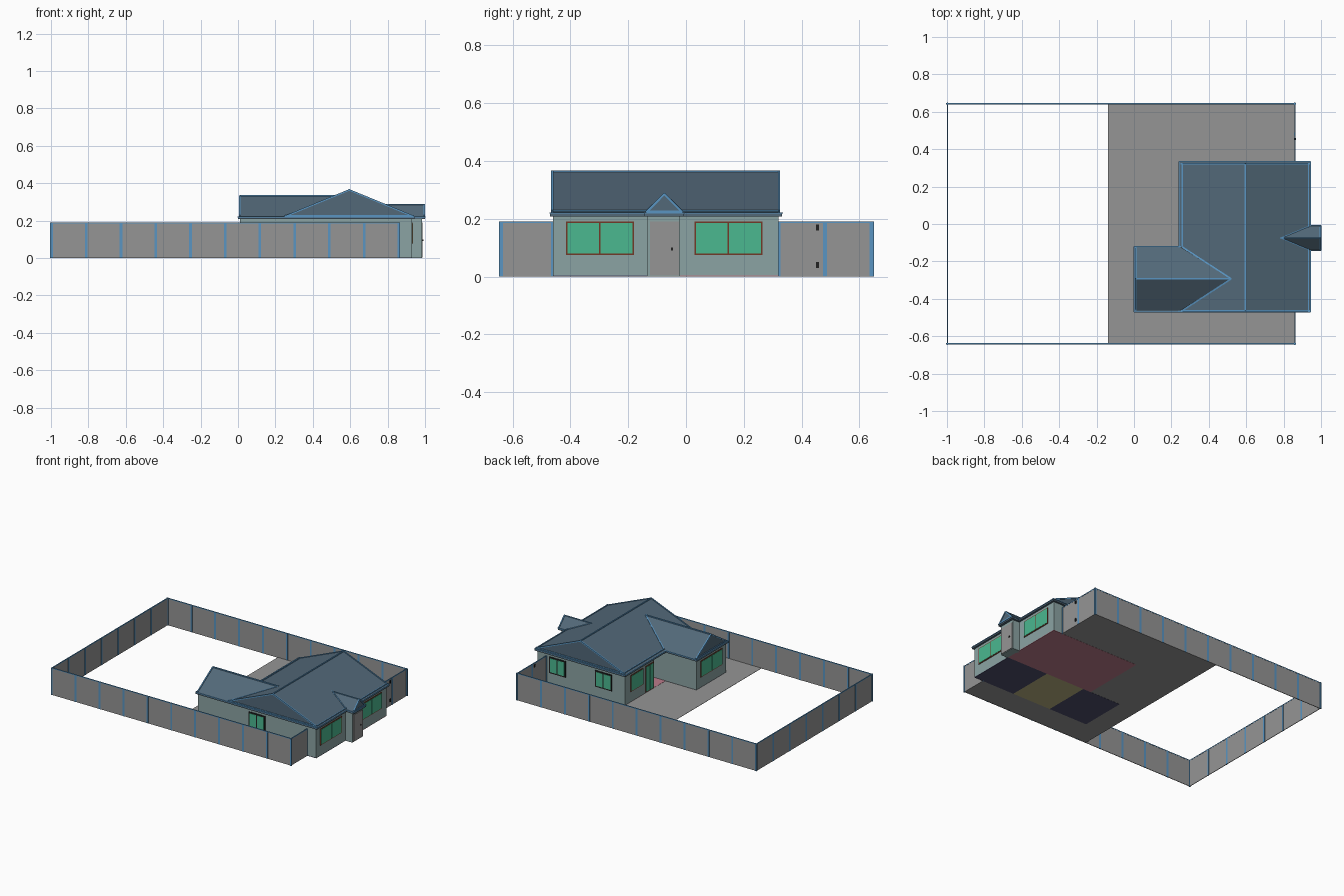
import bpy, bmesh
from mathutils import Vector

cube = bpy.data.objects.get("Cube")
if cube:
    bpy.data.objects.remove(cube, do_unlink=True)


def material(name, r, g, b):
    m = bpy.data.materials.new(name)
    m.use_nodes = True
    m.diffuse_color = (r, g, b, 1)
    m.node_tree.nodes["Principled BSDF"].inputs["Base Color"].default_value = (r, g, b, 1)
    return m


grey = material("concrete grey", .30, .30, .30)
slate = material("roof slate", .085, .14, .19)
blue = material("trim blue", .10, .30, .54)
teal = material("wall teal", .26, .37, .37)
green = material("glass green", .07, .48, .28)
brown = material("frame brown", .17, .04, .02)
black = material("frame black", .015, .015, .015)
pink = material("floor rose", .50, .20, .26)
navy = material("floor navy", .075, .075, .15)
olive = material("floor olive", .48, .44, .22)


def finish(name, bm, mat):
    bmesh.ops.recalc_face_normals(bm, faces=bm.faces)
    mesh = bpy.data.meshes.new(name)
    bm.to_mesh(mesh)
    bm.free()
    mesh.materials.append(mat)
    obj = bpy.data.objects.new(name, mesh)
    bpy.context.collection.objects.link(obj)
    return obj


def extrude(name, points, depth, mat):
    """Extrude a planar outline along a vector."""
    bm = bmesh.new()
    face = bm.faces.new([bm.verts.new(p) for p in points])
    res = bmesh.ops.extrude_face_region(bm, geom=[face])
    verts = [v for v in res["geom"] if isinstance(v, bmesh.types.BMVert)]
    bmesh.ops.translate(bm, verts=verts, vec=depth)
    return finish(name, bm, mat)


def box(name, x0, x1, y0, y1, z0, z1, mat):
    pts = [(x0, y0, z0), (x1, y0, z0), (x1, y1, z0), (x0, y1, z0)]
    return extrude(name, pts, (0, 0, z1 - z0), mat)


def bar(name, p, q, w=.008, mat=blue):
    """Square beam between two points."""
    p, q = Vector(p), Vector(q)
    d = (q - p).normalized()
    side = d.cross(Vector((0, 0, 1))).normalized() * w / 2
    up = side.cross(d)
    pts = [p + side + up, p - side + up, p - side - up, p + side - up]
    return extrude(name, pts, q - p, mat)


# Yard slab and coloured room floors
X0, X1, Y0, Y1, H = -.997, .86, -.64, .643, .19
box("yard_slab", -.14, X1, Y0, Y1, .001, .003, grey)
box("bedroom_floor", .61, .93, -.46, -.13, 0, .004, navy)
box("hall_floor", .31, .61, -.46, -.13, 0, .004, olive)
box("wing_floor", .01, .31, -.46, -.13, 0, .004, navy)
box("living_floor", .25, .93, -.13, .32, 0, .004, pink)


# Fence panels, rails and posts
def fence(name, p, q, bays):
    p, q = Vector(p), Vector(q)
    d = (q - p).normalized()
    n = Vector((-d.y, d.x, 0)) * .002
    extrude(name + "_panel", [p - n, q - n, q + n, p + n], (0, 0, H), grey)
    top = Vector((0, 0, H - .002))
    bar(name + "_rail", p + top, q + top, .006)
    for i in range(bays + 1):
        c = p.lerp(q, i / bays)
        a, b = d * .007, n * 1.7
        extrude(name + "_post", [c - a - b, c + a - b, c + a + b, c - a + b], (0, 0, H), blue)


fence("front_fence", (X0, Y0, 0), (X1, Y0, 0), 10)
fence("back_fence", (X0, Y1, 0), (X1, Y1, 0), 10)
fence("far_fence", (X0, Y0, 0), (X0, Y1, 0), 7)
fence("street_fence", (X1, Y0, 0), (X1, -.46, 0), 1)
fence("gate_fence", (X1, .32, 0), (X1, Y1, 0), 2)
for z in (.03, .16):
    box("gate_hinge", .855, .867, .45, .46, z, z + .02, black)

# House walls with a side recess, and front porch
outline = [(.93, -.46), (.93, .32), (.25, .32), (.25, 0), (.37, 0),
           (.37, -.13), (.01, -.13), (.01, -.46)]
extrude("house_walls", [(x, y, .004) for x, y in outline], (0, 0, .206), teal)
box("porch_walls", .92, .983, -.135, -.02, 0, .21, teal)
box("porch_door", .983, .987, -.125, -.025, .004, .19, grey)
box("door_knob", .986, .992, -.052, -.045, .09, .1, black)
box("side_door", .365, .37, -.12, -.01, .004, .19, pink)


# Windows: frame plate with two panes; normal is along an axis
def window(name, axis, sign, wall, centre, width, z0=.075, z1=.19):
    edge, mat = (.005, brown) if axis == "x" else (.009, black)

    def plate(part, u0, u1, v0, v1, depth, m):
        a, b = sorted((wall, wall + sign * depth))
        if axis == "x":
            box(name + part, a, b, u0, u1, v0, v1, m)
        else:
            box(name + part, u0, u1, a, b, v0, v1, m)

    u0, u1 = centre - width / 2, centre + width / 2
    plate("_frame", u0, u1, z0, z1, .004, mat)
    for a, b in ((u0 + edge, centre - edge / 2), (centre + edge / 2, u1 - edge)):
        plate("_pane", a, b, z0 + edge, z1 - edge, .006, green)


window("street_window_a", "x", 1, .93, -.298, .235)
window("street_window_b", "x", 1, .93, .147, .235)
window("wing_window", "x", -1, .01, -.295, .24)
window("patio_window", "x", -1, .25, .19, .14)
window("patio_door", "x", -1, .25, .05, .09, .008, .19)
window("front_window", "y", -1, -.46, .47, .13)
window("back_window_a", "y", 1, .32, .774, .13)
window("back_window_b", "y", 1, .32, .416, .13)

# Eave slabs
E0, E1 = .208, .222
for name, x0, x1, y0, y1 in (("main_eave", .24, .943, -.47, .333),
                             ("wing_eave", 0, .3, -.47, -.12),
                             ("porch_eave", .9, 1, -.143, -.007)):
    box(name, x0, x1, y0, y1, E0, E1, slate)
    pts = [(x0, y0), (x1, y0), (x1, y1), (x0, y1)]
    for i in range(4):
        bar(name + "_trim", (*pts[i - 1], E1 - .002), (*pts[i], E1 - .002), .005)

# Gable roofs
M0, M1, MX, MZ = .25, .94, .595, .364
extrude("main_roof", [(M0, -.463, E1), (M1, -.463, E1), (MX, -.463, MZ)], (0, .785, 0), slate)
WY, WZ = -.293, .332
extrude("wing_roof", [(.01, -.462, E1), (.01, -.124, E1), (.01, WY, WZ)], (.54, 0, 0), slate)
PY, PZ = -.075, .286
extrude("porch_roof", [(.997, -.14, E1), (.997, -.01, E1), (.997, PY, PZ)], (-.22, 0, 0), slate)

# Roof ridges, gable edges and valleys
bar("main_ridge", (MX, -.463, MZ), (MX, .322, MZ))
bar("wing_ridge", (.01, WY, WZ), (.52, WY, WZ))
bar("porch_ridge", (.997, PY, PZ), (.78, PY, PZ), .005)
for y in (-.463, .322):
    for x in (M0, M1):
        bar("main_gable_edge", (x, y, E1), (MX, y, MZ))
    bar("main_gable_base", (M0, y, E1 + .004), (M1, y, E1 + .004))
for y in (-.462, -.124):
    bar("wing_gable_edge", (.01, y, E1), (.01, WY, WZ))
    bar("wing_valley", (.26, y, E1 + .004), (.52, WY, WZ))
bar("wing_gable_base", (.01, -.462, E1 + .003), (.01, -.124, E1 + .003))
for y in (-.138, -.012):
    bar("porch_gable_edge", (.996, y, E1), (.996, PY, PZ))
    bar("porch_valley", (.935, y, E1 + .003), (.785, PY, PZ), .005)
bar("porch_gable_base", (.996, -.138, E1 + .003), (.996, -.012, E1 + .003))
for x in (M0 + .008, M1 - .008):
    bar("main_eave_line", (x, -.12 if x < MX else -.463, E1 + .006), (x, .322, E1 + .006), .006)
